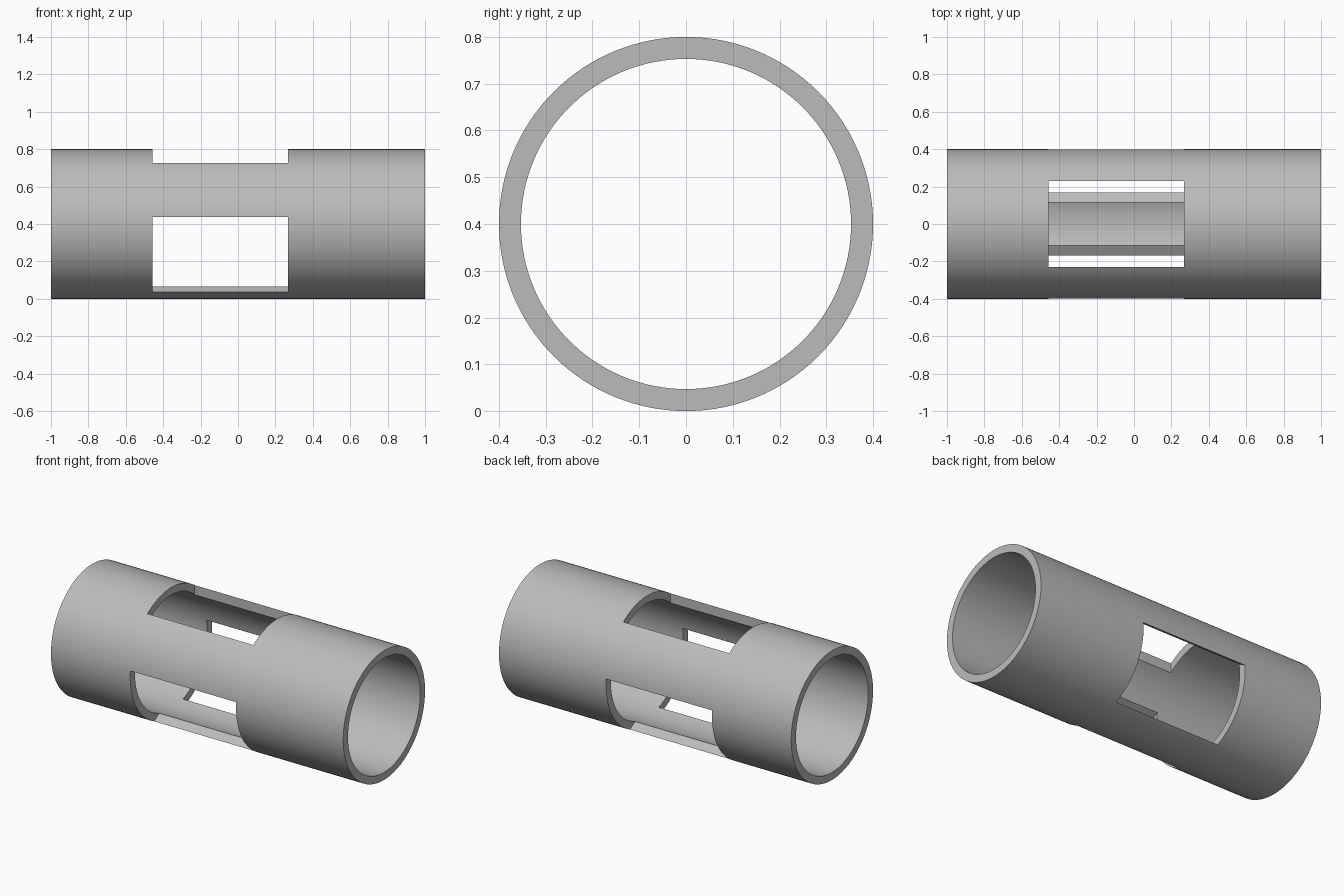
import bpy, bmesh, math
from mathutils import Matrix

if "Cube" in bpy.data.objects:
    bpy.data.objects.remove(bpy.data.objects["Cube"], do_unlink=True)

OUTER, INNER, LENGTH, SIDES = 0.4, 0.353, 2.0, 128
WIN_START, WIN_END, WIN_WIDTH = -0.458, 0.267, 0.462

grey = bpy.data.materials.new("plain grey")
grey.use_nodes = True
colour = (0.5, 0.5, 0.5, 1)
grey.diffuse_color = colour
grey.node_tree.nodes["Principled BSDF"].inputs["Base Color"].default_value = colour


def add_object(name, bm):
    bmesh.ops.recalc_face_normals(bm, faces=bm.faces)
    mesh = bpy.data.meshes.new(name)
    bm.to_mesh(mesh)
    bm.free()
    mesh.materials.append(grey)
    obj = bpy.data.objects.new(name, mesh)
    bpy.context.collection.objects.link(obj)
    return obj


# Hollow tube: rectangular wall section revolved around the x axis
bm = bmesh.new()
half = LENGTH / 2
wall = [bm.verts.new((x, 0, r)) for x, r in
        ((-half, INNER), (half, INNER), (half, OUTER), (-half, OUTER))]
edges = [bm.edges.new((wall[i - 1], wall[i])) for i in range(4)]
bmesh.ops.spin(bm, geom=wall + edges, cent=(0, 0, 0), axis=(1, 0, 0),
               angle=math.tau, steps=SIDES, use_merge=True)
bmesh.ops.remove_doubles(bm, verts=bm.verts, dist=1e-5)
bmesh.ops.translate(bm, verts=bm.verts, vec=(0, 0, OUTER))
tube = add_object("slotted_tube", bm)

# Three straight-sided windows, evenly spaced around the tube
bm = bmesh.new()
for i in range(3):
    placement = (Matrix.Translation((0, 0, OUTER))
                 @ Matrix.Rotation(i * math.tau / 3, 4, 'X')
                 @ Matrix.Translation(((WIN_START + WIN_END) / 2, 0, 0.4))
                 @ Matrix.Diagonal((WIN_END - WIN_START, WIN_WIDTH, 0.4, 1)))
    bmesh.ops.create_cube(bm, size=1, matrix=placement)
cutter = add_object("window_cutter", bm)
cutter.hide_render = True

cut = tube.modifiers.new("windows", 'BOOLEAN')
cut.operation = 'DIFFERENCE'
cut.solver = 'EXACT'
cut.object = cutter

# Bake the cut, then smooth the curved walls while keeping the rims sharp
bpy.ops.object.select_all(action='DESELECT')
tube.select_set(True)
bpy.context.view_layer.objects.active = tube
bpy.ops.object.modifier_apply(modifier="windows")
bpy.data.objects.remove(cutter, do_unlink=True)
bpy.ops.object.shade_smooth_by_angle(angle=math.radians(30))
